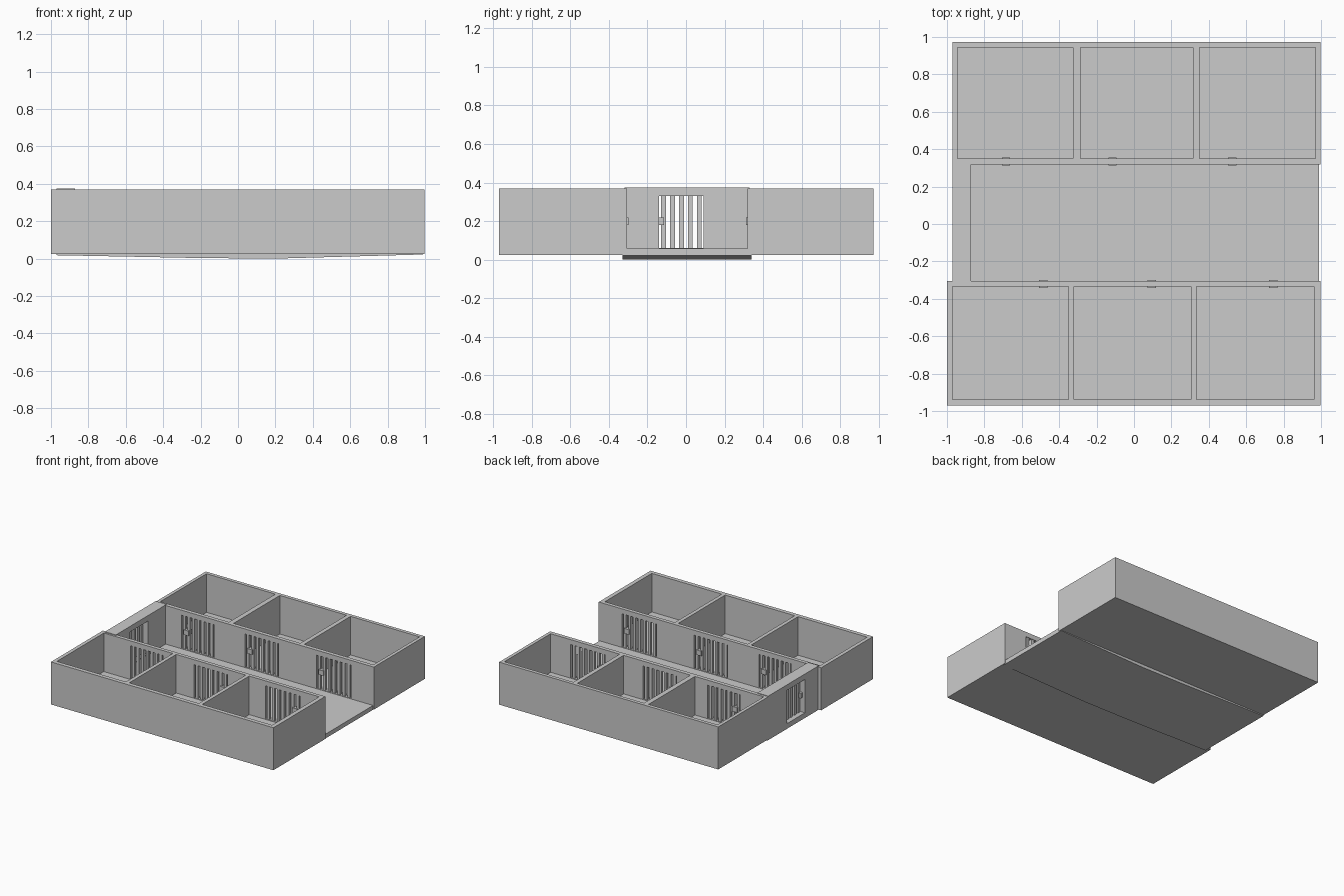
import bpy, bmesh

if "Cube" in bpy.data.objects:
    bpy.data.objects.remove(bpy.data.objects["Cube"])

def boxes(name, items):
    """One object from several boxes given as (x0, x1, y0, y1, z0, z1)."""
    bm = bmesh.new()
    for x0, x1, y0, y1, z0, z1 in items:
        for v in bmesh.ops.create_cube(bm, size=1)['verts']:
            v.co.x = x0 if v.co.x < 0 else x1
            v.co.y = y0 if v.co.y < 0 else y1
            v.co.z = z0 if v.co.z < 0 else z1
    me = bpy.data.meshes.new(name)
    bm.to_mesh(me)
    bm.free()
    ob = bpy.data.objects.new(name, me)
    bpy.context.collection.objects.link(ob)
    return ob

def cut(ob, items):
    """Subtract boxes from an object and remove the cutter."""
    cutter = boxes("cutter", items)
    cutter.hide_render = True
    mod = ob.modifiers.new("cut", 'BOOLEAN')
    mod.operation = 'DIFFERENCE'
    mod.solver = 'EXACT'
    mod.object = cutter
    bpy.context.view_layer.objects.active = ob
    bpy.ops.object.modifier_apply(modifier=mod.name)
    bpy.data.objects.remove(cutter)

BASE, FLOOR, TOP = 0.025, 0.057, 0.37
SILL, HEAD = 0.06, 0.33
DOORS = [(-0.73, -0.44), (-0.16, 0.14), (0.48, 0.79)]

def spans(a, b, n, width):
    """Evenly spaced bar extents between a and b."""
    step = (b - a) / n
    return [(a + step * (i + .5) - width / 2, a + step * (i + .5) + width / 2)
            for i in range(n)]

def cell_row(name, outer, rooms, ys, wall, knob_side):
    # Open-topped block with three rooms and a doorway from each to the corridor
    block = boxes(name + "_cell_block", [outer + (BASE, TOP)])
    cut(block, [(a, b, ys[0], ys[1], FLOOR, 0.5) for a, b in rooms])
    cut(block, [(a, b, wall[0] - .02, wall[1] + .02, SILL, HEAD) for a, b in DOORS])
    # Barred doors with a small lock
    ym = (wall[0] + wall[1]) / 2
    for i, (a, b) in enumerate(DOORS):
        parts = [(p, q, ym - .011, ym + .011, SILL - .003, HEAD + .003)
                 for p, q in spans(a, b, 7, .022)]
        k = b - .045 if knob_side > 0 else a + .045
        parts.append((k - .022, k + .022, wall[0] - .006, wall[1] + .006, .18, .22))
        boxes(f"{name}_barred_door_{i + 1}", parts)

cell_row("front", (-1.0, 0.997, -0.97, -0.305),
         [(-.97, -.35), (-.32, .305), (.335, .963)], (-.937, -.335), (-.335, -.305), 1)
cell_row("back", (-0.97, 0.997, 0.318, 0.972),
         [(-.943, -.325), (-.285, .315), (.35, .97)], (.35, .943), (.318, .35), -1)

# Corridor floor with a slightly sagging underside
profile = [(-.97, FLOOR), (-.97, .018), (-.2, .003), (.2, 0), (.99, .022), (.99, FLOOR)]
bm = bmesh.new()
face = bm.faces.new([bm.verts.new((x, -.33, z)) for x, z in profile])
ext = bmesh.ops.extrude_face_region(bm, geom=[face])['geom']
for v in ext:
    if isinstance(v, bmesh.types.BMVert):
        v.co.y = .34
bmesh.ops.recalc_face_normals(bm, faces=bm.faces)
me = bpy.data.meshes.new("corridor_floor")
bm.to_mesh(me)
bm.free()
bpy.context.collection.objects.link(bpy.data.objects.new("corridor_floor", me))

# End wall with its doorway
end = boxes("end_wall", [(-.97, -.872, -.32, .33, .03, .375)])
cut(end, [(-1.1, -.8, -.14, .092, SILL, HEAD)])

# Entrance gate
gate = [(-.932, -.91, p, q, SILL - .003, HEAD + .003)
        for p, q in spans(-.14, .092, 5, .025)]
gate.append((-.95, -.89, -.14, -.115, .18, .22))
boxes("entrance_gate", gate)
